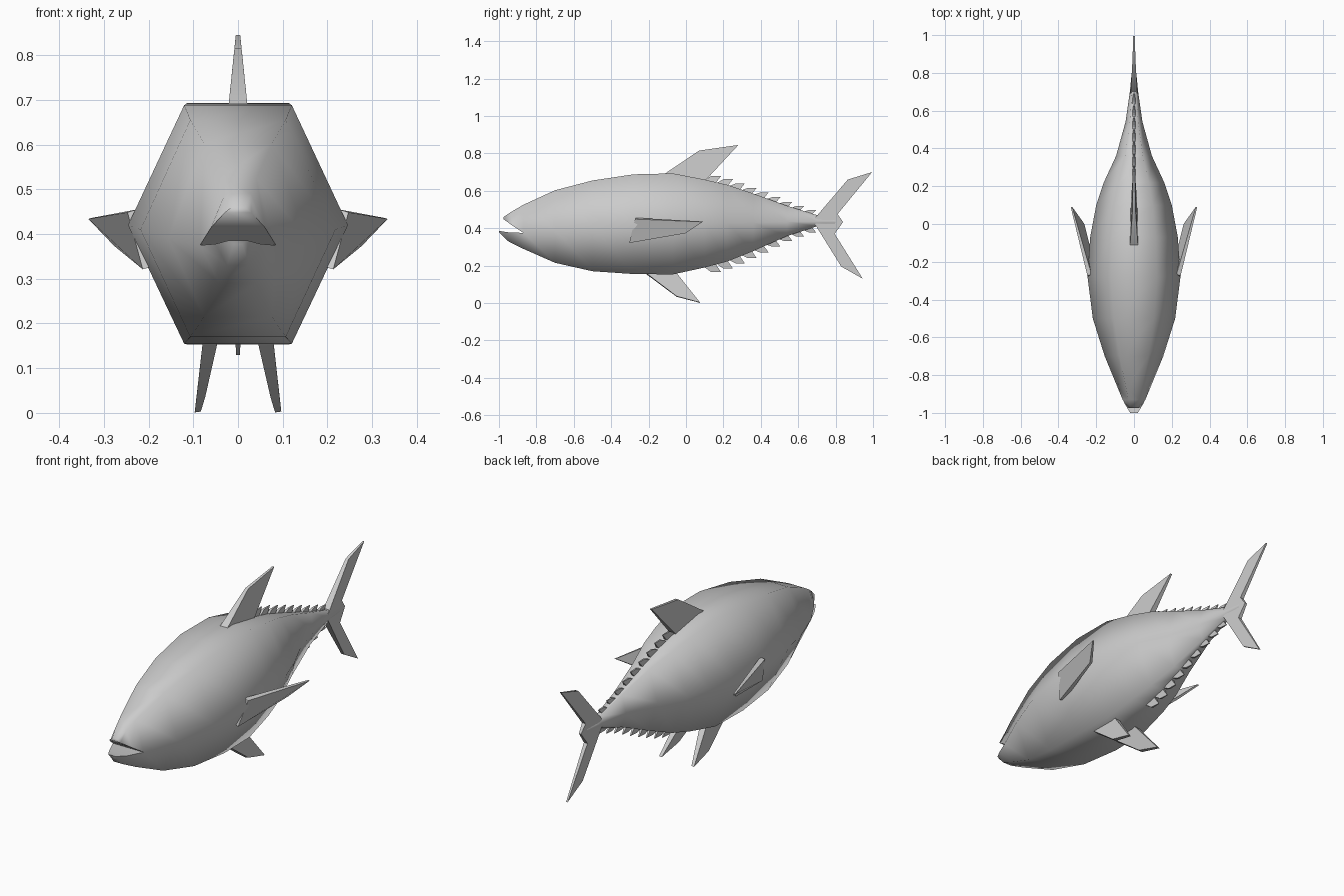
import bpy, bmesh, math
from mathutils import Vector

if "Cube" in bpy.data.objects:
    bpy.data.objects.remove(bpy.data.objects["Cube"])

grey = bpy.data.materials.new("plain grey")
grey.diffuse_color = (0.6, 0.6, 0.6, 1)
grey.use_nodes = True
grey.node_tree.nodes["Principled BSDF"].inputs["Base Color"].default_value = grey.diffuse_color


def finish(bm, name, angle):
    bmesh.ops.remove_doubles(bm, verts=bm.verts, dist=0.0005)
    bmesh.ops.recalc_face_normals(bm, faces=bm.faces)
    me = bpy.data.meshes.new(name)
    bm.to_mesh(me)
    bm.free()
    me.materials.append(grey)
    ob = bpy.data.objects.new(name, me)
    bpy.context.collection.objects.link(ob)
    bpy.ops.object.select_all(action='DESELECT')
    ob.select_set(True)
    bpy.context.view_layer.objects.active = ob
    bpy.ops.object.shade_smooth_by_angle(angle=math.radians(angle))
    return ob


def loft(bm, rings, cap_start=False):
    rows = [[bm.verts.new(p) for p in r] for r in rings]
    n = len(rows[0])
    for a, b in zip(rows, rows[1:]):
        for i in range(n):
            j = (i + 1) % n
            bm.faces.new((a[i], a[j], b[j], b[i]))
    bm.faces.new(rows[-1])
    if cap_start:
        bm.faces.new(rows[0])


def blade(bm, pts, thick, normal):
    """Tapered plate: outline points, half thickness at each, thickness direction."""
    n = Vector(normal).normalized()
    loft(bm, [[Vector(p) + n * t * s for p, t in zip(pts, thick)] for s in (-1, 1)], True)


# Body: hexagonal rings (y, top, middle, bottom, half width)
BODY = [(-0.87, 0.525, 0.375, 0.29, 0.085), (-0.7, 0.603, 0.39, 0.215, 0.155),
        (-0.5, 0.655, 0.41, 0.17, 0.218), (-0.28, 0.688, 0.42, 0.155, 0.246),
        (-0.07, 0.693, 0.42, 0.153, 0.232), (0.1, 0.66, 0.425, 0.19, 0.2),
        (0.22, 0.632, 0.43, 0.222, 0.16), (0.36, 0.585, 0.43, 0.278, 0.095),
        (0.54, 0.52, 0.435, 0.358, 0.045), (0.7, 0.47, 0.435, 0.41, 0.022),
        (0.8, 0.455, 0.435, 0.415, 0.012)]
UPPER = [(-0.87, 0.525, 0.375, 0.085), (-0.93, 0.49, 0.415, 0.06), (-0.975, 0.46, 0.448, 0.03)]
LOWER = [(-0.87, 0.29, 0.375, 0.085), (-0.95, 0.33, 0.378, 0.05), (-1.0, 0.378, 0.386, 0.02)]
K = 0.49


def jaw(rows):
    return [[(-K * w, y, e), (K * w, y, e), (w, y, m), (-w, y, m)] for y, e, m, w in rows]


bm = bmesh.new()
loft(bm, [[(-K * w, y, t), (K * w, y, t), (w, y, m), (K * w, y, b), (-K * w, y, b), (-w, y, m)]
          for y, t, m, b, w in BODY])
loft(bm, jaw(UPPER))
loft(bm, jaw(LOWER))
finish(bm, "body", 80)


# Upright fins on the centre line, outlines in (y, z)
def upright_fin(name, outline, thick):
    bm = bmesh.new()
    blade(bm, [(0, y, z) for y, z in outline], thick, (1, 0, 0))
    finish(bm, name, 40)


upright_fin("dorsal_fin", [(-0.13, 0.68), (0.07, 0.815), (0.28, 0.845), (0.09, 0.64)],
            [0.022, 0.008, 0.005, 0.018])
upright_fin("tail_upper_lobe", [(0.69, 0.455), (0.865, 0.66), (0.995, 0.70), (0.81, 0.475),
                                (0.84, 0.433), (0.70, 0.433)],
            [0.018, 0.008, 0.004, 0.01, 0.006, 0.018])
upright_fin("tail_lower_lobe", [(0.69, 0.42), (0.83, 0.195), (0.945, 0.13), (0.795, 0.37),
                                (0.84, 0.433), (0.70, 0.433)],
            [0.018, 0.008, 0.004, 0.01, 0.006, 0.018])

# Paired side and belly fins
for side, s in (("left", -1), ("right", 1)):
    bm = bmesh.new()
    blade(bm, [(s * 0.2, -0.3, 0.325), (s * 0.27, 0.0, 0.375), (s * 0.331, 0.09, 0.435),
               (s * 0.236, -0.27, 0.452)], [0.014, 0.007, 0.004, 0.012], (s, -0.25, -0.3))
    finish(bm, side + "_pectoral_fin", 40)
    bm = bmesh.new()
    blade(bm, [(s * 0.06, -0.23, 0.17), (s * 0.083, -0.05, 0.035), (s * 0.09, 0.075, 0.002),
               (s * 0.06, -0.06, 0.17)], [0.018, 0.01, 0.007, 0.018], (1, 0, 0.15))
    finish(bm, side + "_pelvic_fin", 40)


# Rows of small finlets following the back and belly
def edge_z(y, col):
    for a, b in zip(BODY, BODY[1:]):
        if a[0] <= y <= b[0]:
            f = (y - a[0]) / (b[0] - a[0])
            return a[col] + f * (b[col] - a[col])


def finlets(name, col, up, height):
    bm = bmesh.new()
    count = 9
    for i in range(count):
        f = i / (count - 1)
        y = 0.09 + 0.53 * f
        h = height * (1 - 0.45 * f)
        ln = 0.065 - 0.015 * f
        z0, z1 = edge_z(y, col), edge_z(y + ln, col)
        pts = [(0, y, z0 - up * 0.01), (0, y + ln * 0.7, z1 + up * h),
               (0, y + ln * 1.5, z1 + up * h), (0, y + ln, z1 - up * 0.01)]
        blade(bm, pts, [0.01, 0.005, 0.002, 0.008], (1, 0, 0))
    finish(bm, name, 40)


finlets("upper_finlets", 1, 1, 0.032)
finlets("lower_finlets", 3, -1, 0.04)
